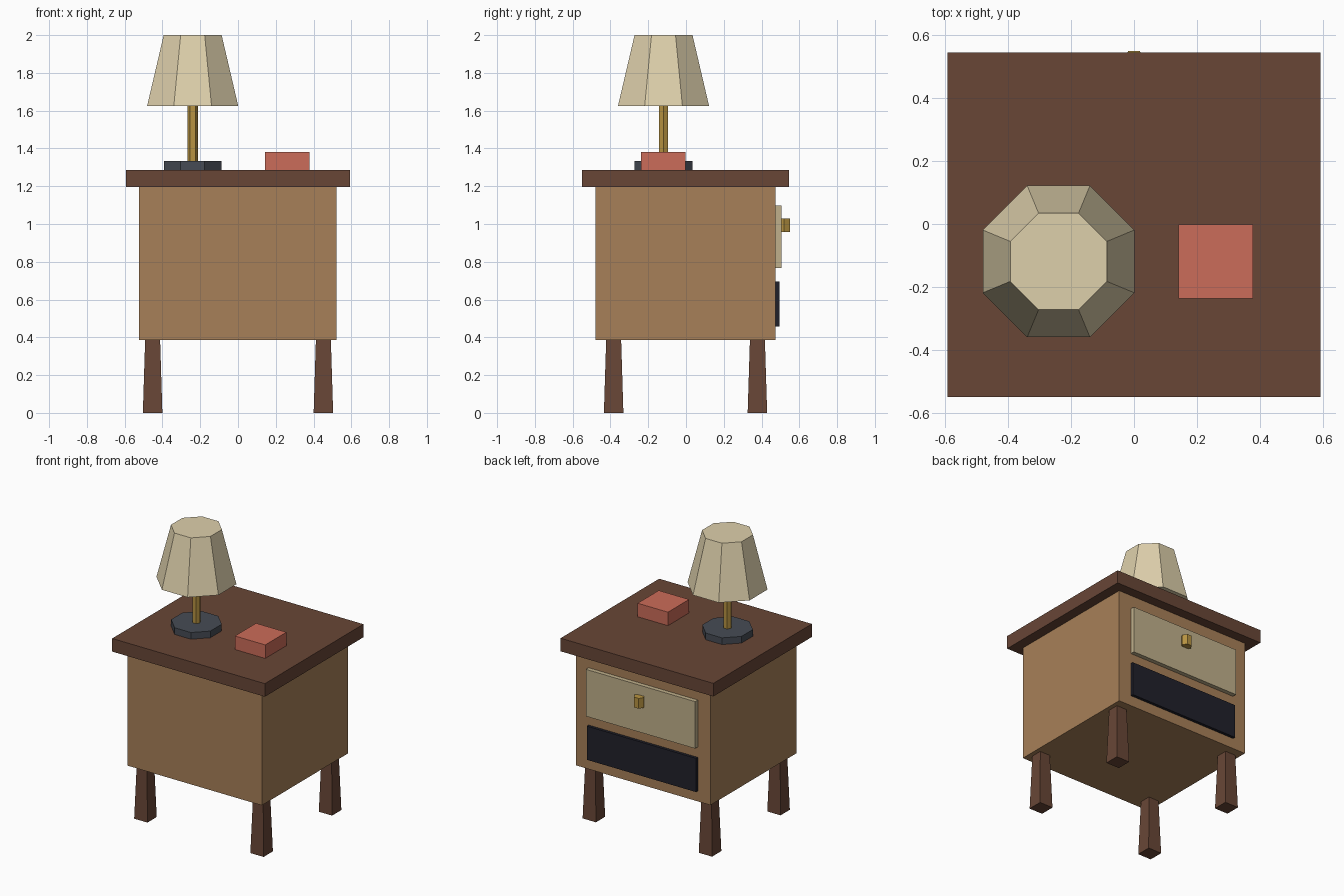
import bpy
import bmesh
from math import sin, cos, pi

if "Cube" in bpy.data.objects:
    bpy.data.objects.remove(bpy.data.objects["Cube"], do_unlink=True)


def material(name, rgb):
    mat = bpy.data.materials.new(name)
    mat.use_nodes = True
    colour = (*rgb, 1.0)
    mat.diffuse_color = colour
    mat.node_tree.nodes["Principled BSDF"].inputs["Base Color"].default_value = colour
    return mat


oak = material("light wood", (0.39, 0.216, 0.098))
walnut = material("dark wood", (0.138, 0.061, 0.037))
cream = material("cream fabric", (0.73, 0.63, 0.41))
beige = material("beige drawer", (0.527, 0.434, 0.258))
red = material("red cover", (0.60, 0.15, 0.10))
slate = material("slate metal", (0.061, 0.071, 0.089))
black = material("dark recess", (0.0144, 0.0144, 0.0232))
brass = material("brass", (0.479, 0.296, 0.054))


def finish(name, bm, mat):
    bmesh.ops.recalc_face_normals(bm, faces=bm.faces)
    mesh = bpy.data.meshes.new(name)
    bm.to_mesh(mesh)
    bm.free()
    mesh.materials.append(mat)
    obj = bpy.data.objects.new(name, mesh)
    bpy.context.collection.objects.link(obj)
    return obj


def box(name, mat, xs, ys, zs):
    bm = bmesh.new()
    bmesh.ops.create_cube(bm, size=1)
    for v in bm.verts:
        v.co = [r[0] if c < 0 else r[1] for c, r in zip(v.co, (xs, ys, zs))]
    return finish(name, bm, mat)


def frustum(name, mat, sides, turn, centre, z0, z1, r0, r1):
    """Upright closed prism or tapered prism with flat faces."""
    bm = bmesh.new()
    rings = []
    for z, r in ((z0, r0), (z1, r1)):
        angles = [turn + 2 * pi * i / sides for i in range(sides)]
        rings.append([bm.verts.new((centre[0] + r * cos(a), centre[1] + r * sin(a), z))
                      for a in angles])
    low, high = rings
    bm.faces.new(low)
    bm.faces.new(high)
    for i in range(sides):
        j = (i + 1) % sides
        bm.faces.new((low[i], low[j], high[j], high[i]))
    return finish(name, bm, mat)


# Cabinet and top board
box("cabinet", oak, (-0.523, 0.522), (-0.48, 0.475), (0.385, 1.195))
box("table_top", walnut, (-0.594, 0.594), (-0.55, 0.545), (1.195, 1.287))

# Tapered square legs, wider at the foot
for side, x in (("right", -0.452), ("left", 0.452)):
    for end, y in (("front", -0.383), ("back", 0.378)):
        frustum(f"{end}_{side}_leg", walnut, 4, pi / 4, (x, y), 0, 0.387, 0.073, 0.056)

# Drawer, open shelf panel and knob
box("drawer_front", beige, (-0.425, 0.425), (0.47, 0.505), (0.768, 1.098))
box("shelf_panel", black, (-0.425, 0.425), (0.47, 0.495), (0.458, 0.695))
frustum("drawer_knob", brass, 6, 0, (0, 0.52), 0.957, 1.029, 0.0355, 0.0355)

# Table lamp
lamp = (-0.24, -0.119)
frustum("lamp_base", slate, 8, pi / 8, lamp, 1.286, 1.334, 0.165, 0.165)
frustum("lamp_pole", brass, 6, 0, lamp, 1.33, 1.64, 0.028, 0.028)
frustum("lamp_shade", cream, 8, pi / 8, lamp, 1.625, 2.0, 0.261, 0.166)

# Book
box("book", red, (0.142, 0.378), (-0.237, -0.002), (1.286, 1.382))
